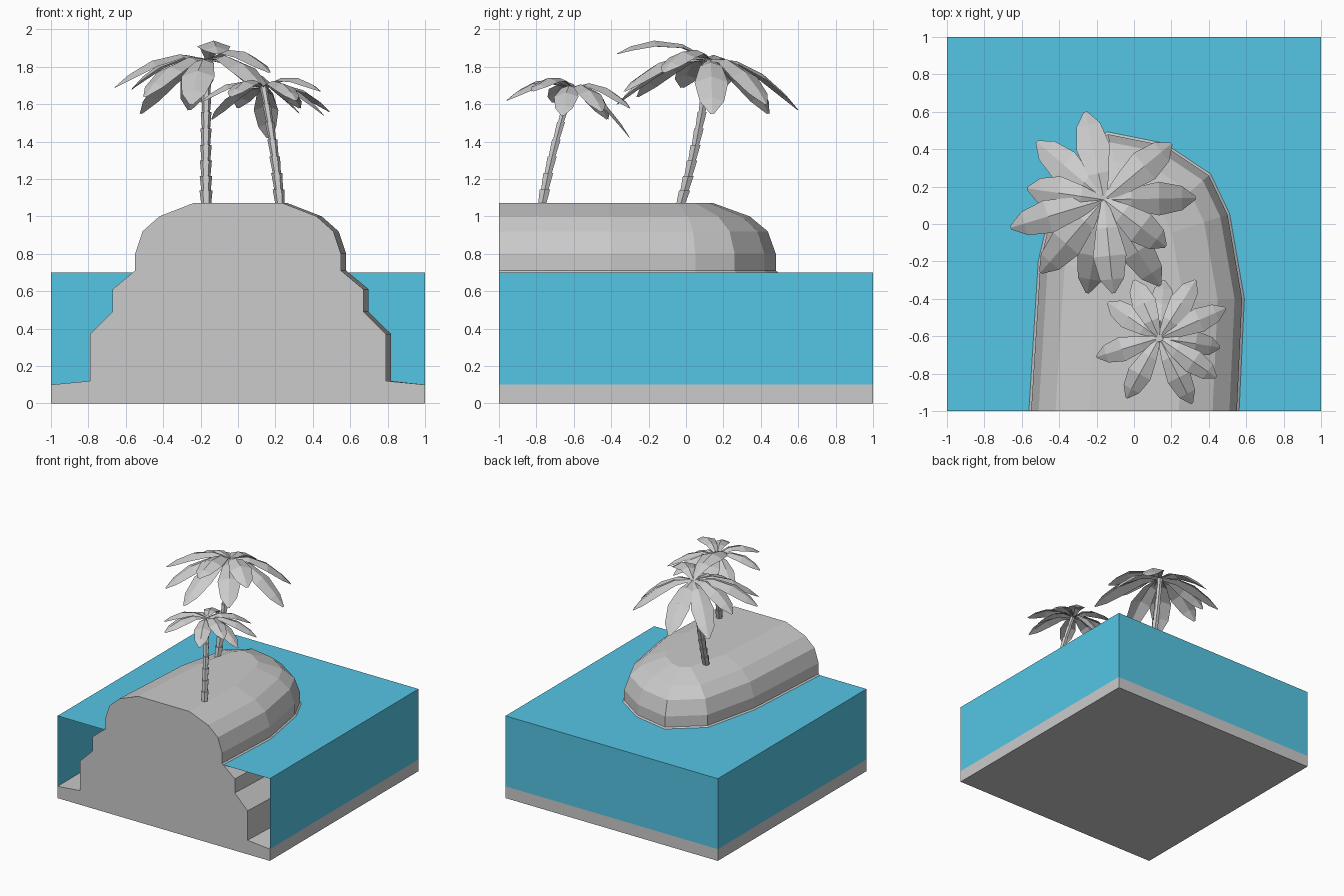
import bpy, math
from mathutils import Vector

if "Cube" in bpy.data.objects:
    bpy.data.objects.remove(bpy.data.objects["Cube"])


def make(name, verts, faces, mat=None):
    me = bpy.data.meshes.new(name)
    me.from_pydata([tuple(v) for v in verts], [], faces)
    me.update()
    ob = bpy.data.objects.new(name, me)
    bpy.context.collection.objects.link(ob)
    if mat:
        me.materials.append(mat)
    return ob


# Shoreline from front left, around the back, to front right
SHORE = [Vector(p) for p in [(-.55, -1), (-.5, -.2), (-.39, .27), (-.14, .48), (.16, .42),
                             (.4, .26), (.5, .05), (.578, -.4), (.55, -1)]]
# Cliff section: height and outward offset from the shoreline
SECTION = [(1.07, -.31), (1.0, -.13), (.92, -.04), (.80, 0), (.71, 0),
           (.61, .12), (.49, .12), (.37, .24), (.12, .24)]
# Points on the square border that the seabed runs out to
BORDER = [(-1, -1), (-1, -.2), (-1, 1), (-.2, 1), (.2, 1), (1, 1), (1, .3), (1, -.4), (1, -1)]


def offset(line, d):
    norms = []
    for a, b in zip(line, line[1:]):
        e = (b - a).normalized()
        norms.append(Vector((-e.y, e.x)))
    pts = [line[0] + Vector((-d, 0))]
    for p, n, m in zip(line[1:-1], norms, norms[1:]):
        pts.append(p + (n + m) * d / (1 + n.dot(m)))
    return pts + [line[-1] + Vector((d, 0))]


# Island, seabed and slab as one closed body, sliced flat at the front
n = len(SHORE)
rings = [[(p.x, p.y, z) for p in offset(SHORE, d)] for z, d in SECTION]
rings += [[(x, y, z) for x, y in BORDER] for z in (.1, 0)]
verts = [v for r in rings for v in r]
faces = [tuple(reversed(range(n)))]
for k in range(len(rings) - 1):
    for i in range(n - 1):
        a = k * n + i
        faces.append((a, a + 1, a + n + 1, a + n))
last = (len(rings) - 1) * n
faces.append(tuple(range(last, last + n)))
faces.append(tuple(k * n for k in range(len(rings)))
             + tuple(k * n + n - 1 for k in reversed(range(len(rings)))))
make("island", verts, faces)

# Water: top and three walls, open at the front cut
water = bpy.data.materials.new("water_blue")
water.diffuse_color = (.09, .56, .78, 1)
water.use_nodes = True
water.node_tree.nodes["Principled BSDF"].inputs["Base Color"].default_value = water.diffuse_color
w = [(x, y, z) for z in (.1, .7) for x, y in ((-1, -1), (1, -1), (1, 1), (-1, 1))]
make("water", w, [(4, 5, 6, 7), (1, 2, 6, 5), (2, 3, 7, 6), (3, 0, 4, 7)], water)


def trunk(name, base, ctrl, top, segs, r0, r1, sides=6):
    base, ctrl, top = Vector(base), Vector(ctrl), Vector(top)

    def path(t):
        return base * (1 - t) ** 2 + ctrl * 2 * t * (1 - t) + top * t * t
    verts, faces = [], []
    # each segment flares towards its top
    for s in range(segs):
        for t, flare in ((s / segs, .82), ((s + 1) / segs, 1.12)):
            r = (r0 + (r1 - r0) * t) * flare
            c = path(t)
            for i in range(sides):
                a = math.tau * i / sides
                verts.append(c + Vector((r * math.cos(a), r * math.sin(a), 0)))
    for k in range(2 * segs - 1):
        for i in range(sides):
            j = (i + 1) % sides
            faces.append((k * sides + i, k * sides + j, (k + 1) * sides + j, (k + 1) * sides + i))
    faces.append(tuple(range((2 * segs - 1) * sides, 2 * segs * sides)))
    make(name, verts, faces)


def crown(name, centre, tips, width, bulge):
    c = Vector(centre)
    stations = [(0, .15), (.3, .65), (.6, 1), (.85, .72), (1, .1)]
    verts, faces = [], []
    for tip in tips:
        d = Vector(tip) - c
        side = Vector((-d.y, d.x, 0)).normalized()
        o = len(verts)
        # midrib arches up, blade edges hang lower
        for t, f in stations:
            mid = c + d * t + Vector((0, 0, bulge * 4 * t * (1 - t)))
            drop = Vector((0, 0, -.35 * width * f))
            verts += [mid + side * width * f + drop, mid, mid - side * width * f + drop]
        for k in range(len(stations) - 1):
            for i in range(2):
                a = o + 3 * k + i
                faces.append((a, a + 1, a + 4, a + 3))
    make(name, verts, faces)


# Tall palm at the back
trunk("tall_trunk", (-.17, -.03, 1.06), (-.175, .07, 1.4), (-.165, .13, 1.84), 9, .032, .022)
crown("tall_fronds", (-.16, .13, 1.84),
      [(-.26, .60, 1.57), (-.52, .44, 1.55), (-.57, .19, 1.68), (-.66, -.02, 1.69),
       (-.50, -.26, 1.64), (-.25, -.37, 1.60), (-.11, -.37, 1.87), (.14, -.33, 1.67),
       (.17, -.12, 1.77), (.33, .14, 1.55), (.20, .43, 1.6)], .09, .085)

# Short palm at the front
trunk("short_trunk", (.225, -.77, 1.06), (.2, -.72, 1.35), (.135, -.61, 1.7), 7, .03, .019)
crown("short_fronds", (.135, -.61, 1.69),
      [(.16, -.30, 1.42), (.33, -.30, 1.58), (.49, -.45, 1.56), (.46, -.66, 1.54),
       (.44, -.82, 1.67), (.31, -.96, 1.62), (-.04, -.93, 1.64), (-.20, -.71, 1.61),
       (-.14, -.42, 1.52), (0, -.30, 1.58)], .066, .065)
